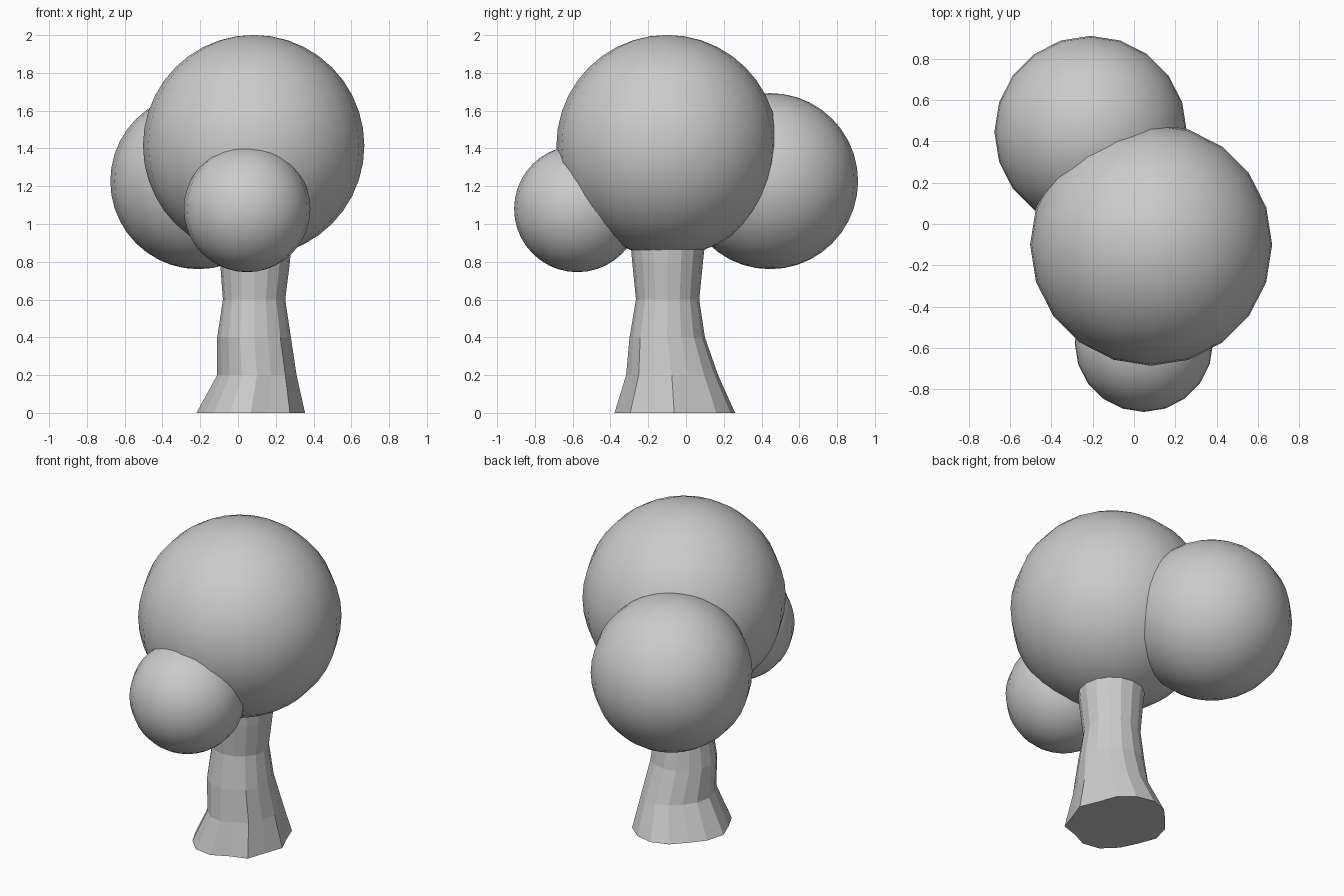
import bpy, bmesh
from math import sin, cos, tau

if "Cube" in bpy.data.objects:
    bpy.data.objects.remove(bpy.data.objects["Cube"])


def leaf_ball(name, centre, radius):
    """Smooth round clump of foliage."""
    bpy.ops.mesh.primitive_uv_sphere_add(segments=20, ring_count=20,
                                         radius=radius, location=centre)
    ob = bpy.context.object
    ob.name = name
    bpy.ops.object.shade_smooth()


# foliage
leaf_ball("crown_large", (0.083, -0.10, 1.415), 0.586)
leaf_ball("crown_back", (-0.21, 0.445, 1.227), 0.466)
leaf_ball("crown_front", (0.048, -0.575, 1.08), 0.335)

# trunk levels: x min, x max, y min, y max, z, root strength
levels = [
    (-0.22, 0.355, -0.385, 0.26, 0.0, 1.0),
    (-0.11, 0.31, -0.32, 0.17, 0.2, 0.6),
    (-0.11, 0.28, -0.30, 0.10, 0.4, 0.3),
    (-0.08, 0.25, -0.265, 0.07, 0.6, 0.0),
    (-0.095, 0.275, -0.285, 0.09, 0.8, 0.0),
    (-0.12, 0.29, -0.30, 0.11, 0.98, 0.0),
]
# root flare per side, anticlockwise from +x
flare = [0.0, -0.10, -0.02, 0.0, 0.0, -0.04, -0.10, -0.04,
         0.0, -0.08, -0.05, 0.0, -0.02, -0.10, 0.02, -0.07]
sides = len(flare)

bm = bmesh.new()
rings = []
for x0, x1, y0, y1, z, k in levels:
    ring = []
    for i, f in enumerate(flare):
        a = tau * i / sides
        s = 1 + f * k
        ring.append(bm.verts.new(((x0 + x1) / 2 + (x1 - x0) / 2 * s * cos(a),
                                  (y0 + y1) / 2 + (y1 - y0) / 2 * s * sin(a), z)))
    rings.append(ring)
for lo, hi in zip(rings, rings[1:]):
    for i in range(sides):
        j = (i + 1) % sides
        bm.faces.new((lo[i], lo[j], hi[j], hi[i]))
bm.faces.new(rings[0][::-1])
bm.faces.new(rings[-1])
mesh = bpy.data.meshes.new("trunk")
bm.to_mesh(mesh)
bm.free()
bpy.context.collection.objects.link(bpy.data.objects.new("trunk", mesh))
